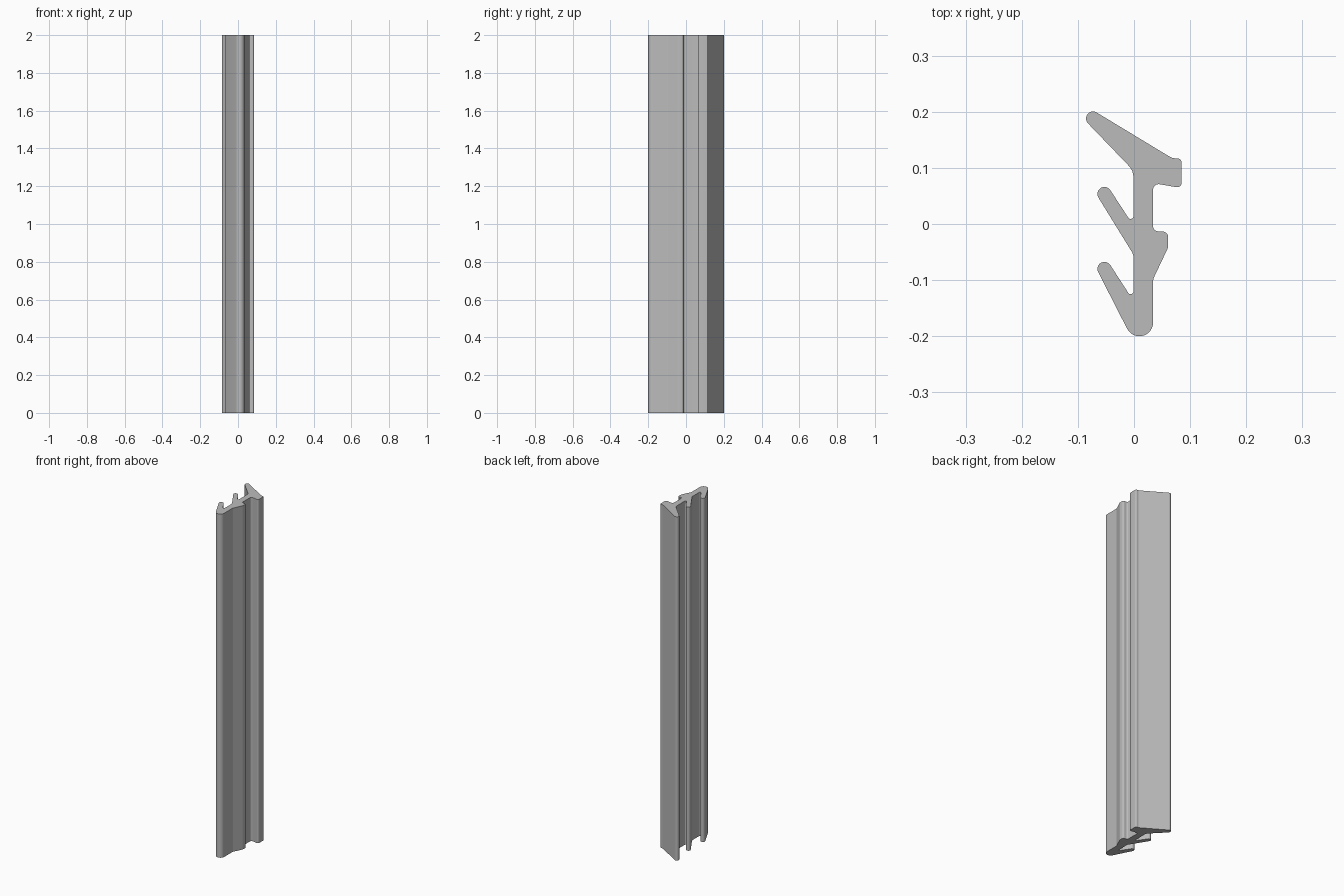
import bpy
import bmesh
import math
from mathutils import Vector

cube = bpy.data.objects.get("Cube")
if cube:
    bpy.data.objects.remove(cube, do_unlink=True)

LENGTH = 2.0
OUT, IN = 1, -1  # outward rounding or inward fillet

# Rounded corners of the strip section, counterclockwise: x, y, radius, kind
corners = [
    (-0.073, 0.188, 0.0125, OUT),    # long lip tip
    (-0.031, 0.083, 0.03, IN),       # lip meets stem
    (-0.006, 0.014, 0.005, IN),      # upper notch
    (-0.0527, 0.0535, 0.0125, OUT),  # upper barb tip
    (-0.021, -0.06, 0.02, IN),
    (-0.006, -0.12, 0.005, IN),      # lower notch
    (-0.0527, -0.08, 0.0125, OUT),   # lower barb tip
    (0.0095, -0.1755, 0.0245, OUT),  # rounded foot
    (0.054, -0.103, 0.02, IN),
    (0.041, -0.037, 0.02, OUT),      # side bump
    (0.051, -0.0235, 0.01, OUT),
    (0.043, -0.004, 0.009, IN),
    (0.044, 0.061, 0.01, IN),        # under the head
    (0.077, 0.0735, 0.008, OUT),     # head
    (0.077, 0.109, 0.008, OUT),
    (0.074, 0.137, 0.02, IN),
]


def tangent_heading(a, b):
    """Heading of the straight run that joins two rounded corners."""
    dx, dy = b[0] - a[0], b[1] - a[1]
    gap = a[2] * a[3] - b[2] * b[3]
    return math.atan2(dy, dx) + math.asin(gap / math.hypot(dx, dy))


def section_points():
    """Sweep an arc round each corner; the runs between are straight."""
    points = []
    for i, corner in enumerate(corners):
        x, y, radius, kind = corner
        before = corners[i - 1]
        after = corners[(i + 1) % len(corners)]
        start = tangent_heading(before, corner)
        end = tangent_heading(corner, after)
        turn = kind * (((end - start) * kind) % math.tau)
        steps = max(3, math.ceil(abs(turn) / math.radians(12)))
        for k in range(steps + 1):
            angle = start + turn * k / steps - math.pi / 2
            points.append((x + kind * radius * math.cos(angle),
                           y + kind * radius * math.sin(angle)))
    return points


# Extrude the section upward into the strip
bm = bmesh.new()
base = bm.faces.new([bm.verts.new((x, y, 0)) for x, y in section_points()])
result = bmesh.ops.extrude_face_region(bm, geom=[base], use_keep_orig=True)
top = [v for v in result["geom"] if isinstance(v, bmesh.types.BMVert)]
bmesh.ops.translate(bm, verts=top, vec=Vector((0, 0, LENGTH)))
bmesh.ops.recalc_face_normals(bm, faces=bm.faces)
mesh = bpy.data.meshes.new("seal_strip")
bm.to_mesh(mesh)
bm.free()
strip = bpy.data.objects.new("seal_strip", mesh)
bpy.context.collection.objects.link(strip)

# Plain grey material
grey = bpy.data.materials.new("plain grey")
grey.use_nodes = True
colour = (0.5, 0.5, 0.5, 1)
grey.diffuse_color = colour
grey.node_tree.nodes["Principled BSDF"].inputs["Base Color"].default_value = colour
mesh.materials.append(grey)

# Smooth rounded corners, crisp ends
bpy.ops.object.select_all(action="DESELECT")
strip.select_set(True)
bpy.context.view_layer.objects.active = strip
bpy.ops.object.shade_smooth_by_angle(angle=math.radians(30))
